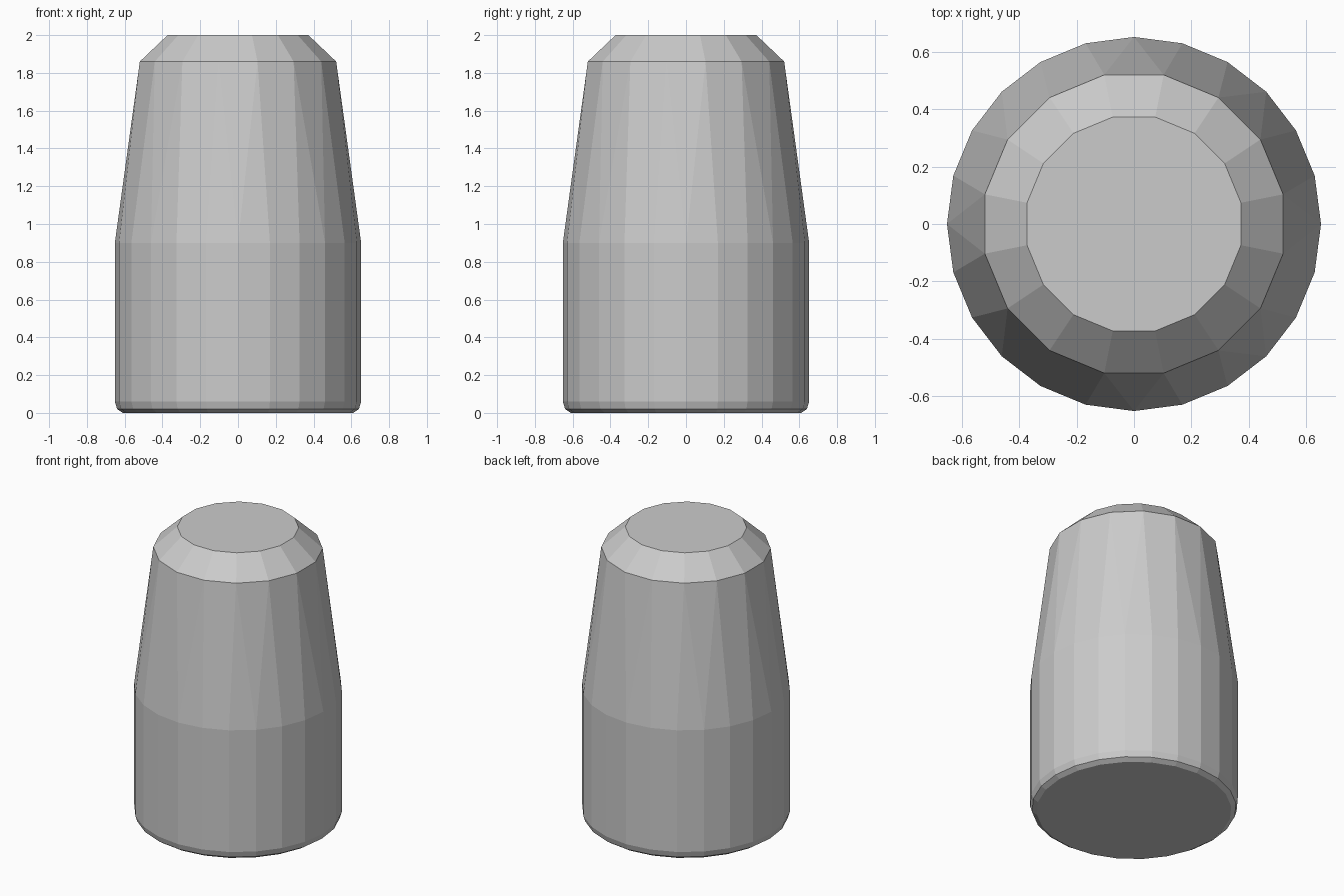
import bpy, bmesh
from math import pi, sin, cos, radians

if "Cube" in bpy.data.objects:
    bpy.data.objects.remove(bpy.data.objects["Cube"])

# Rings of the convex body: (radius, height, sides, angular offset in steps)
RINGS = [
    (0.61, 0.00, 24, 0.0),    # flat base
    (0.64, 0.02, 24, 0.0),    # rounded bottom edge
    (0.652, 0.06, 24, 0.0),
    (0.652, 0.90, 24, 0.0),   # end of straight wall
    (0.53, 1.86, 16, 0.5),    # end of taper
    (0.38, 2.00, 16, 0.5),    # flat top after chamfer
]

bm = bmesh.new()
for radius, z, sides, offset in RINGS:
    for i in range(sides):
        a = 2 * pi * (i + offset) / sides
        bm.verts.new((radius * cos(a), radius * sin(a), z))

# Skin the rings, then merge the coplanar triangles into clean facets
bmesh.ops.convex_hull(bm, input=bm.verts[:])
bmesh.ops.dissolve_limit(bm, angle_limit=radians(0.5),
                         verts=bm.verts[:], edges=bm.edges[:])
bmesh.ops.recalc_face_normals(bm, faces=bm.faces[:])

mesh = bpy.data.meshes.new("tapered_body")
bm.to_mesh(mesh)
bm.free()
body = bpy.data.objects.new("tapered_body", mesh)
bpy.context.collection.objects.link(body)
